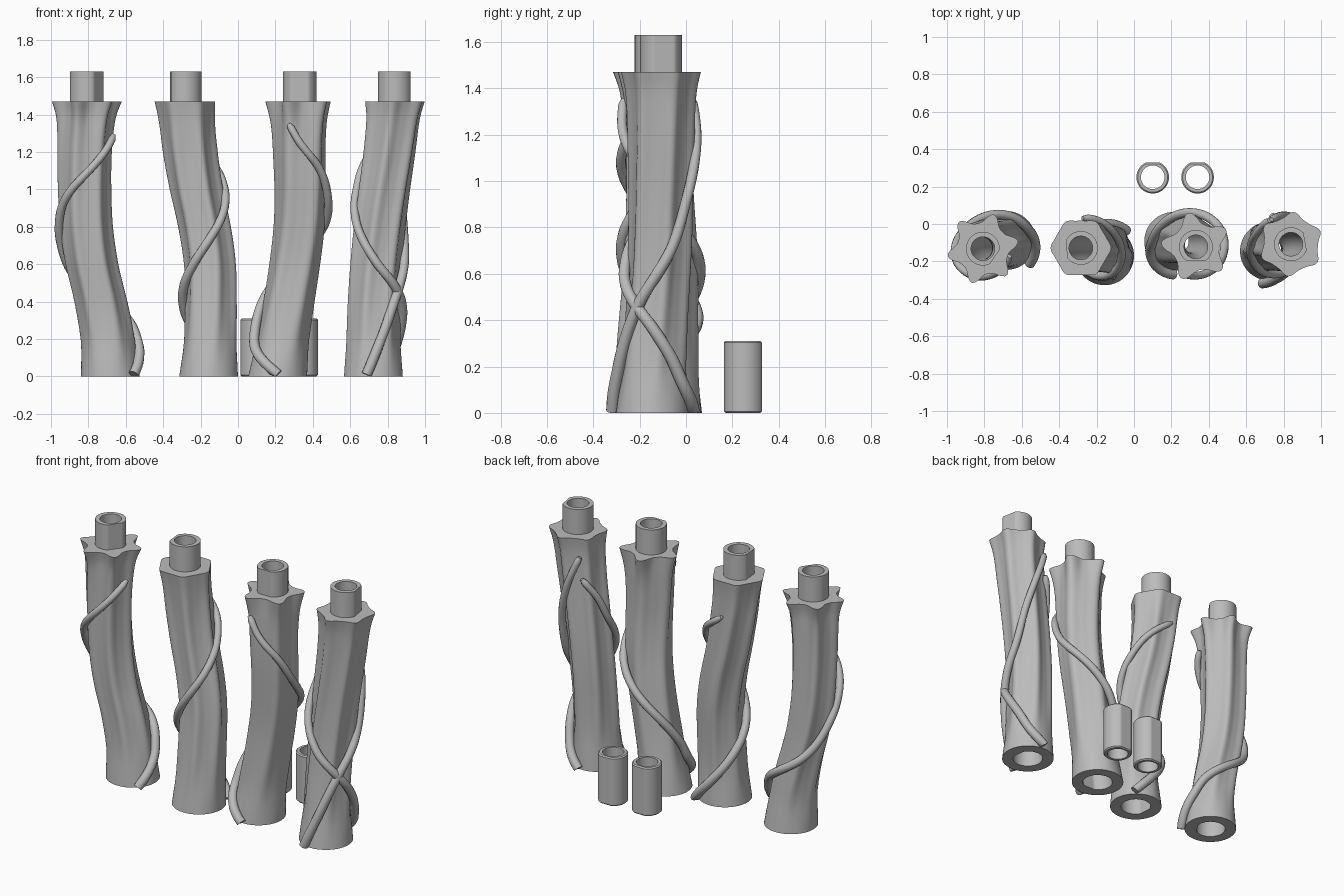
import bpy, bmesh, math
from mathutils import Vector

cube = bpy.data.objects.get("Cube")
if cube:
    bpy.data.objects.remove(cube, do_unlink=True)

grey = bpy.data.materials.new("stone_grey")
grey.use_nodes = True
grey.diffuse_color = (0.5, 0.5, 0.5, 1)
grey.node_tree.nodes["Principled BSDF"].inputs["Base Color"].default_value = (0.5, 0.5, 0.5, 1)

TOP, PEG_TOP, SIDES = 1.47, 1.63, 84


def interp(table, z):
    """Smooth curve through (z, value) pairs sorted by z."""
    n = len(table)

    def slope(i):
        a, b = table[max(i - 1, 0)], table[min(i + 1, n - 1)]
        return (b[1] - a[1]) / (b[0] - a[0])
    z = min(max(z, table[0][0]), table[-1][0])
    i = next(k for k in range(n - 1) if z <= table[k + 1][0])
    (z0, v0), (z1, v1) = table[i], table[i + 1]
    h = z1 - z0
    t = (z - z0) / h
    return ((2*t**3 - 3*t**2 + 1) * v0 + (t**3 - 2*t**2 + t) * h * slope(i)
            + (3*t**2 - 2*t**3) * v1 + (t**3 - t**2) * h * slope(i + 1))


def loft(name, rings, closed):
    """Skin a list of point rings; join last to first, or cap both ends."""
    bm = bmesh.new()
    loops = [[bm.verts.new(p) for p in ring] for ring in rings]
    pairs = list(zip(loops, loops[1:]))
    if closed:
        pairs.append((loops[-1], loops[0]))
    else:
        bm.faces.new(loops[0])
        bm.faces.new(loops[-1])
    for a, b in pairs:
        n = len(a)
        for i in range(n):
            bm.faces.new((a[i], a[(i + 1) % n], b[(i + 1) % n], b[i]))
    bmesh.ops.recalc_face_normals(bm, faces=bm.faces[:])
    mesh = bpy.data.meshes.new(name)
    bm.to_mesh(mesh)
    bm.free()
    mesh.materials.append(grey)
    obj = bpy.data.objects.new(name, mesh)
    bpy.context.collection.objects.link(obj)
    bpy.ops.object.select_all(action='DESELECT')
    obj.select_set(True)
    bpy.context.view_layer.objects.active = obj
    bpy.ops.object.shade_smooth_by_angle(angle=math.radians(40))


def ring(centre, z, radius):
    """Horizontal ring; radius is a function of the angle."""
    pts = []
    for i in range(SIDES):
        a = 2 * math.pi * i / SIDES
        r = radius(a)
        pts.append(Vector((centre[0] + r * math.cos(a), centre[1] + r * math.sin(a), z)))
    return pts


def keyed(radius, flat_angle, depth):
    """Round section with one flat side."""
    def f(a):
        c = math.cos(a - flat_angle)
        return min(radius, depth / c) if c > 0.1 else radius
    return f


def bore(a):
    return .063


BODY = [(0, .157), (.08, .15), (.2, .139), (.45, .131), (.8, .13), (1.1, .132), (1.3, .137), (1.4, .144)]
HEIGHTS = [0, .03, .08] + [.14 + .06 * i for i in range(19)] + [1.27, 1.31, 1.35, 1.38, 1.41, 1.44, TOP]


def column(name, path, lobes, phase, flare, top_r, flat):
    body = BODY + [(TOP, top_r)]
    amp = [(0, 0), (.1, .002), (.35, .009), (1.2, .012), (1.35, .35 * flare + .006), (TOP, flare)]
    phase, flat = math.radians(phase), math.radians(flat)

    def section(z):
        twist = phase - .25 * (TOP - z)
        r, k = interp(body, z), interp(amp, z)

        def f(a):
            b = lobes * (a - twist)
            return r + k * (math.cos(b) + .2 * math.cos(2 * b) - .1)
        return f

    # Fluted outer wall, keyed peg, then bore and socket back down
    rings = [ring(path(z), z, section(z)) for z in HEIGHTS]
    peg = keyed(.09, flat, .077)
    rings += [ring(path(TOP), TOP, peg), ring(path(TOP), PEG_TOP, peg), ring(path(TOP), PEG_TOP, bore)]
    rings += [ring(path(z), z, bore) for z in reversed(HEIGHTS[3:])]
    rings += [ring(path(z), z, keyed(.09, flat, .08)) for z in (.14, 0)]
    loft(name, rings, True)


def vine(name, path, turns):
    """Tube winding round a column; turns holds (height, degrees)."""
    turns = sorted(turns)
    lo, hi = turns[0][0], turns[-1][0]
    steps = 60
    pts = []
    for i in range(steps + 1):
        z = lo + (hi - lo) * i / steps
        a = math.radians(interp(turns, z))
        r = interp(BODY, z) + .02
        x, y = path(z)
        pts.append(Vector((x + r * math.cos(a), y + r * math.sin(a), z)))
    rings = []
    for i, p in enumerate(pts):
        t = (pts[min(i + 1, steps)] - pts[max(i - 1, 0)]).normalized()
        x, y = path(p.z)
        u = Vector((p.x - x, p.y - y, 0)).normalized()
        u = (u - t * u.dot(t)).normalized()
        v = t.cross(u)
        size = .028 - .008 * i / steps
        if i == steps:
            size *= .6
        loop = []
        for k in range(12):
            b = 2 * math.pi * k / 12
            q = p + size * (math.cos(b) * u + math.sin(b) * v)
            q.z = max(q.z, 0)
            loop.append(q)
        rings.append(loop)
    loft(name, rings, False)


def centre_line(xs, ys):
    return lambda z: (interp(xs, z), interp(ys, z))


# Bent centre lines of the four columns
path_a = centre_line(
    [(0, -.682), (.2, -.697), (.4, -.733), (.6, -.781), (.8, -.81), (1.0, -.82), (1.2, -.82), (TOP, -.808)],
    [(0, -.088), (.3, -.095), (.7, -.118), (1.1, -.13), (TOP, -.132)])
path_b = centre_line(
    [(0, -.157), (.2, -.148), (.4, -.145), (.6, -.15), (.8, -.179), (1.0, -.222), (1.2, -.255), (TOP, -.284)],
    [(0, -.17), (.3, -.158), (.7, -.13), (1.1, -.122), (TOP, -.128)])
path_c = centre_line(
    [(0, .212), (.2, .238), (.4, .271), (.6, .303), (.8, .328), (1.0, .335), (1.2, .332), (TOP, .331)],
    [(0, -.093), (.3, -.09), (.65, -.09), (1.1, -.118), (TOP, -.122)])
path_d = centre_line(
    [(0, .724), (.2, .724), (.4, .728), (.6, .739), (.8, .758), (1.0, .783), (1.2, .81), (TOP, .839)],
    [(0, -.145), (.3, -.132), (.7, -.113), (1.1, -.108), (TOP, -.108)])

column("column_far_right", path_a, 6, 132, .027, .162, -35)
column("column_mid_right", path_b, 6, 0, .008, .153, 185)
column("column_mid_left", path_c, 5, 30, .03, .153, -90)
column("column_far_left", path_d, 6, 25, .014, .157, 10)

vine("vine_far_right", path_a,
     [(1.29, -15), (1.13, -70), (.94, -137), (.75, -180), (.5, -235), (.3, -325), (.18, -355), (.01, -405)])
vine("vine_mid_right", path_b,
     [(1.25, 95), (1.13, 40), (1.0, 0), (.7, -95), (.54, -145), (.43, -180), (.2, -250), (.01, -312)])
vine("vine_mid_left", path_c,
     [(1.35, -112), (1.24, -88), (1.1, -45), (.9, 0), (.65, 80), (.46, 140), (.3, 180), (.17, 205), (.01, 270)])
vine("vine_far_left_upper", path_d,
     [(1.22, 125), (1.1, 155), (.93, 185), (.61, 270), (.48, 316), (.38, 350), (.25, 384), (.1, 416), (.01, 445)])
vine("vine_far_left_lower", path_d,
     [(1.36, 125), (1.15, 85), (.95, 52), (.7, 18), (.45, -36), (.2, -75), (.01, -102)])

# Loose keyed connector sleeves
for side, x in (("right", .1), ("left", .34)):
    def sleeve(r, z):
        return ring((x, .25), z, keyed(r, math.pi / 2, r - .009))
    rings = [sleeve(.08, 0), sleeve(.087, .007), sleeve(.087, .303), sleeve(.08, .31)]
    rings += [ring((x, .25), z, bore) for z in (.31, 0)]
    loft("connector_" + side, rings, True)
